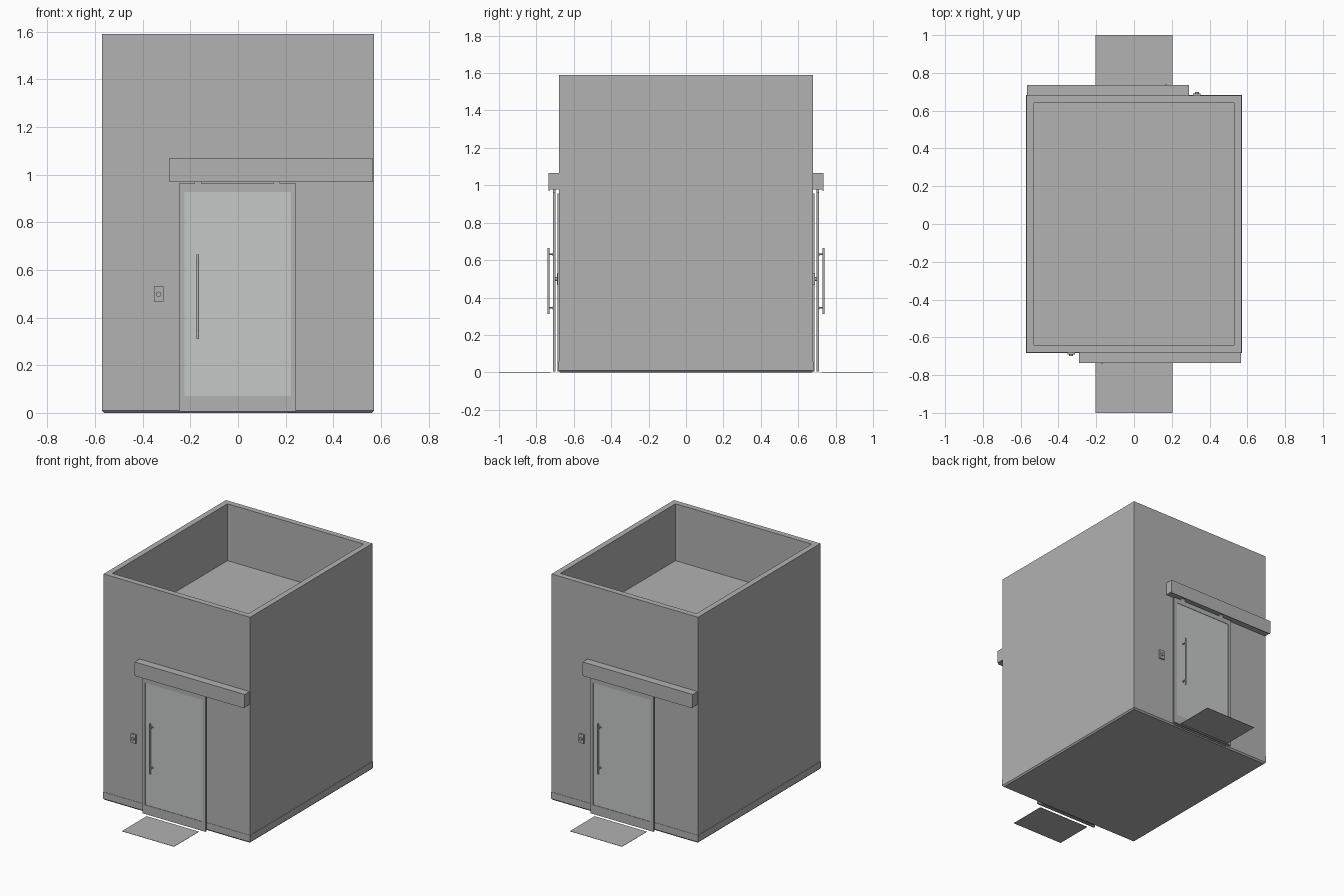
import bpy
import bmesh
import math
from mathutils import Matrix, Vector

cube = bpy.data.objects.get("Cube")
if cube:
    bpy.data.objects.remove(cube, do_unlink=True)


def material(name, rgb):
    m = bpy.data.materials.new(name)
    m.use_nodes = True
    m.diffuse_color = (*rgb, 1)
    m.node_tree.nodes["Principled BSDF"].inputs["Base Color"].default_value = (*rgb, 1)
    return m


GREY = material("wall grey", (0.445, 0.445, 0.445))
GLASS = material("pale glass", (0.565, 0.584, 0.577))
TURN = Matrix.Rotation(math.pi, 4, "Z")


def finish(name, bm, mat, turned=False):
    if turned:
        bm.transform(TURN)
    mesh = bpy.data.meshes.new(name)
    bm.to_mesh(mesh)
    bm.free()
    mesh.materials.append(mat)
    ob = bpy.data.objects.new(name, mesh)
    bpy.context.collection.objects.link(ob)
    return ob


def box(name, x, y, z, mat=GREY, turned=False):
    bm = bmesh.new()
    bmesh.ops.create_cube(bm, size=1)
    for v in bm.verts:
        v.co = Vector([(a + b) / 2 + c * (b - a) for (a, b), c in zip((x, y, z), v.co)])
    return finish(name, bm, mat, turned)


def rod(name, centre, radius, length, axis, turned, sides=16):
    bm = bmesh.new()
    bmesh.ops.create_cone(bm, cap_ends=True, segments=sides, radius1=radius,
                          radius2=radius, depth=length)
    if axis == "Y":
        bm.transform(Matrix.Rotation(math.pi / 2, 4, "X"))
    bm.transform(Matrix.Translation(centre))
    for f in bm.faces:
        f.smooth = len(f.verts) == 4
    ob = finish(name, bm, GREY, turned)
    for e in ob.data.edges:
        a, b = (ob.data.vertices[i].co for i in e.vertices)
        e.use_edge_sharp = abs((a - b)["XYZ".index(axis)]) < 0.001
    return ob


def ring(name, outer, inner, y, turned):
    """Flat door frame: left and right stiles, top and bottom rails."""
    (x0, x1, z0, z1), (a0, a1, b0, b1) = outer, inner
    box(name + "_right_stile", (x0, a0), y, (z0, z1), turned=turned)
    box(name + "_left_stile", (a1, x1), y, (z0, z1), turned=turned)
    box(name + "_top_rail", (a0, a1), y, (b1, z1), turned=turned)
    box(name + "_bottom_rail", (a0, a1), y, (z0, b0), turned=turned)


# Floor slab with a chamfered foot, and ceiling below the parapet
floor = box("floor_slab", (-0.572, 0.572), (-0.682, 0.682), (0, 0.057))
bm = bmesh.new()
bm.from_mesh(floor.data)
foot = [e for e in bm.edges if all(v.co.z < 0.01 for v in e.verts)]
bmesh.ops.bevel(bm, geom=foot, offset=0.01, segments=1, affect="EDGES")
bm.to_mesh(floor.data)
bm.free()
box("ceiling", (-0.53, 0.53), (-0.64, 0.64), (1.16, 1.19))

# Side walls
for side, s in (("right", -1), ("left", 1)):
    box(side + "_wall", sorted((s * 0.53, s * 0.57)), (-0.68, 0.68), (0.05, 1.59))

# Each end has the same wall, sliding door, track, handle, button and mat
for end, t in (("front", False), ("back", True)):
    wall = (-0.68, -0.64)
    box(end + "_wall_right", (-0.53, -0.2), wall, (0.05, 1.59), turned=t)
    box(end + "_wall_left", (0.2, 0.53), wall, (0.05, 1.59), turned=t)
    box(end + "_wall_top", (-0.2, 0.2), wall, (0.93, 1.59), turned=t)
    ring(end + "_jamb", (-0.225, 0.225, 0.005, 0.955), (-0.2, 0.2, 0.06, 0.93),
         (-0.687, -0.68), t)

    # Sliding door
    ring(end + "_door", (-0.247, 0.244, 0.005, 0.962), (-0.225, 0.222, 0.07, 0.927),
         (-0.71, -0.697), t)
    box(end + "_door_glass", (-0.226, 0.223), (-0.707, -0.7), (0.069, 0.928), GLASS, t)
    for tag, x in (("right", -0.168), ("left", 0.163)):
        box(f"{end}_{tag}_hanger", (x - 0.014, x + 0.014), (-0.71, -0.697),
            (0.96, 0.99), turned=t)

    # Track cover
    box(end + "_track_cover", (-0.29, 0.567), (-0.735, -0.68), (0.977, 1.067), turned=t)
    box(end + "_track_lip", (-0.287, 0.564), (-0.735, -0.73), (0.969, 0.977), turned=t)

    # Pull handle
    rod(end + "_handle_bar", (-0.169, -0.735, 0.488), 0.006, 0.354, "Z", t)
    for tag, z in (("lower", 0.345), ("upper", 0.63)):
        rod(f"{end}_handle_{tag}_post", (-0.169, -0.72, z), 0.004, 0.03, "Y", t)
        rod(f"{end}_handle_{tag}_rose", (-0.169, -0.711, z), 0.008, 0.004, "Y", t)

    # Call button
    box(end + "_button_plate", (-0.353, -0.313), (-0.69, -0.68), (0.467, 0.53), turned=t)
    rod(end + "_button", (-0.333, -0.694, 0.498), 0.011, 0.012, "Y", t)

    # Floor mat
    box(end + "_mat", (-0.203, 0.203), (-1, -0.725), (0, 0.002), turned=t)
